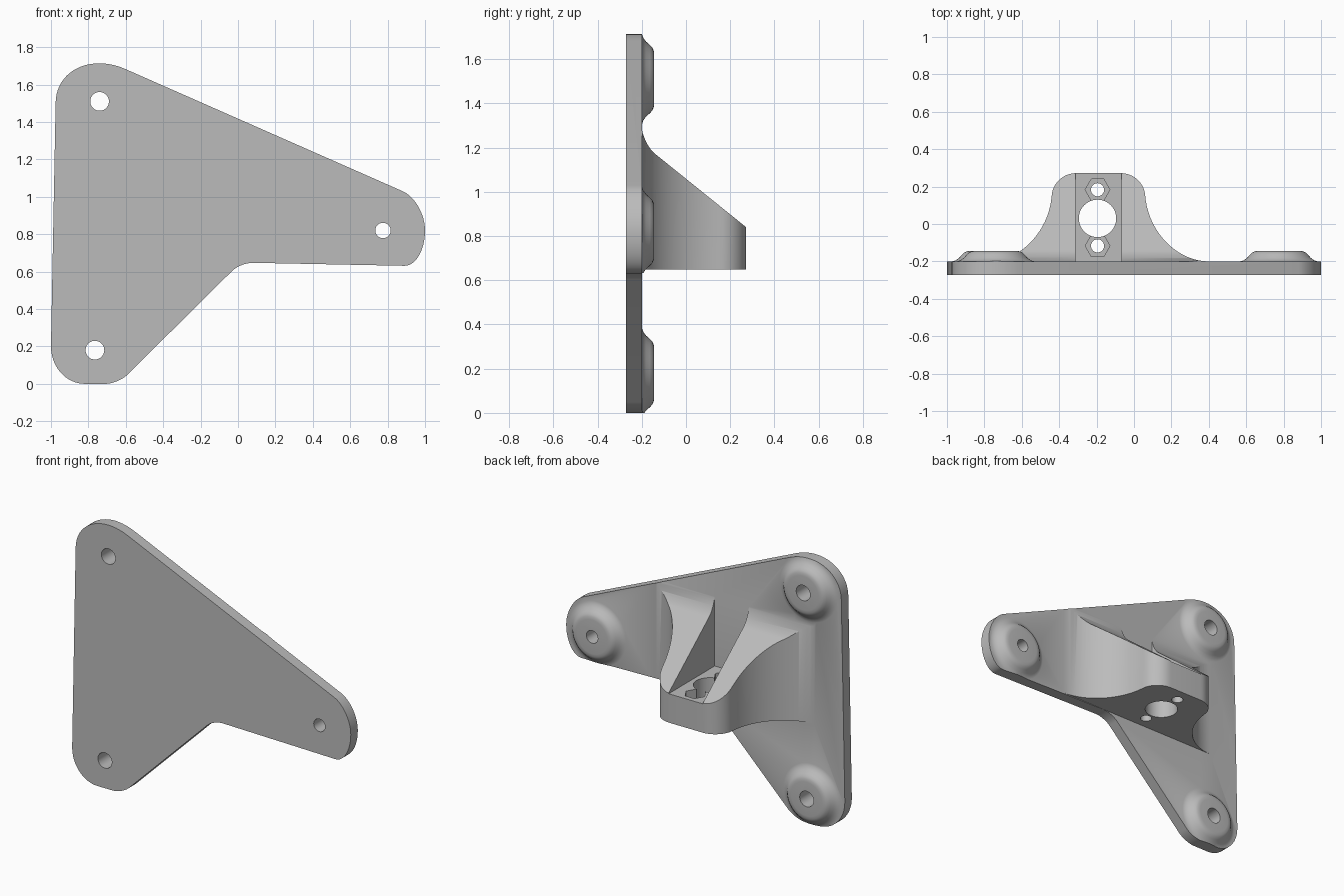
import bpy, bmesh, math
from mathutils import Vector

cube = bpy.data.objects.get("Cube")
if cube:
    bpy.data.objects.remove(cube)

grey = bpy.data.materials.new("plain grey")
grey.use_nodes = True
grey.diffuse_color = (0.5, 0.5, 0.5, 1)
grey.node_tree.nodes["Principled BSDF"].inputs["Base Color"].default_value = (0.5, 0.5, 0.5, 1)


def loft(name, rings):
    """Solid skinned through equal-length rings, with flat end caps."""
    bm = bmesh.new()
    loops = [[bm.verts.new(p) for p in ring] for ring in rings]
    n = len(loops[0])
    for a, b in zip(loops, loops[1:]):
        for i in range(n):
            j = (i + 1) % n
            bm.faces.new((a[i], a[j], b[j], b[i]))
    bm.faces.new(loops[0])
    bm.faces.new(loops[-1])
    bmesh.ops.recalc_face_normals(bm, faces=bm.faces)
    mesh = bpy.data.meshes.new(name)
    bm.to_mesh(mesh)
    bm.free()
    mesh.materials.append(grey)
    ob = bpy.data.objects.new(name, mesh)
    bpy.context.collection.objects.link(ob)
    return ob


def prism(name, pts, axis, lo, hi):
    """Extrude a 2D outline along one axis."""
    def place(p, d):
        v = list(p)
        v.insert(axis, d)
        return Vector(v)
    return loft(name, [[place(p, d) for p in pts] for d in (lo, hi)])


def circle(x, y, r, n=48):
    return [(x + r * math.cos(2 * math.pi * i / n), y + r * math.sin(2 * math.pi * i / n))
            for i in range(n)]


def box(name, x, y, z):
    return prism(name, [(x[0], y[0]), (x[1], y[0]), (x[1], y[1]), (x[0], y[1])], 2, *z)


def corner(a, c, b, k=0.55, n=12):
    """Rounded corner from a to b, tangent to the lines through c."""
    a, b, c = Vector(a), Vector(b), Vector(c)
    p, q = a.lerp(c, k), b.lerp(c, k)
    return [a * (1 - t) ** 3 + p * 3 * t * (1 - t) ** 2 + q * 3 * t * t * (1 - t) + b * t ** 3
            for t in (i / n for i in range(n + 1))]


def combine(target, tool, operation):
    """Apply a boolean and discard the tool."""
    mod = target.modifiers.new(operation, "BOOLEAN")
    mod.operation, mod.solver, mod.object = operation, "EXACT", tool
    bpy.context.view_layer.objects.active = target
    bpy.ops.object.modifier_apply(modifier=mod.name)
    bpy.data.objects.remove(tool)


# Plate outline, seen from the front
outline = (corner((-0.975, 1.5), (-0.975, 1.85), (-0.6, 1.682), 0.5, 20)
           + corner((0.88, 1.03), (1, 0.977), (1, 0.82))
           + corner((1, 0.82), (1, 0.63), (0.89, 0.631))[1:]
           + corner((0.08, 0.647), (0.015, 0.648), (-0.03, 0.605))
           + corner((-0.59, 0.05), (-0.638, 0), (-0.71, 0))
           + corner((-0.82, 0), (-1, 0), (-1, 0.2)))

# Socket block: flared footprint cut to a sloping side profile
MID = -0.19
half = (corner((-0.07, 0.272), (0.055, 0.272), (0.06, 0.15))
        + corner((0.06, 0.15), (0.09, -0.2), (0.4, -0.2), n=20)[1:] + [Vector((0.4, -0.25))])
mirrored = [Vector((2 * MID - p.x, p.y)) for p in reversed(half)]
block = prism("socket_block", half + mirrored, 2, 0.648, 1.4)
side = ([(-0.3, 0.5), (0.4, 0.5), (0.4, 0.739), (0.272, 0.84)]
        + corner((-0.14, 1.172), (-0.2, 1.22), (-0.203, 1.31), n=10) + [(-0.3, 1.31)])
combine(block, prism("slope_cutter", side, 0, -1.5, 1.5), "INTERSECT")
combine(block, box("channel_cutter", (-0.312, -0.066), (-0.201, 0.5), (0.835, 1.6)), "DIFFERENCE")

# Vertical bore, two screw holes and hexagonal nut recesses
CX = -0.195
for y, r in ((0.03, 0.1), (0.183, 0.035), (-0.117, 0.035)):
    combine(block, prism("bore_cutter", circle(CX, y, r), 2, 0.4, 1.0), "DIFFERENCE")
for y in (0.183, -0.117):
    combine(block, prism("nut_cutter", circle(CX, y, 0.066, 6), 2, 0.775, 1.0), "DIFFERENCE")

# Slab with blended bosses, trimmed to the plate outline
bracket = box("mounting_bracket", (-1.3, 1.3), (-0.272, -0.2), (-0.3, 2))
mounts = ((-0.74, 1.51, 0.05), (-0.765, 0.18, 0.05), (0.775, 0.82, 0.041))
profile = ((0.21, -0.23), (0.207, -0.2), (0.188, -0.194), (0.17, -0.181), (0.155, -0.164),
           (0.142, -0.152), (0.128, -0.146), (0.11, -0.144))
for x, z, hole in mounts:
    rings = [[Vector((a, y, b)) for a, b in circle(x, z, r)] for r, y in profile]
    combine(bracket, loft("boss", rings), "UNION")
combine(bracket, block, "UNION")
combine(bracket, prism("outline_cutter", outline, 1, -0.6, 0.6), "INTERSECT")
for x, z, hole in mounts:
    combine(bracket, prism("mount_hole_cutter", circle(x, z, hole), 1, -0.6, 0.6), "DIFFERENCE")

bpy.ops.object.select_all(action="DESELECT")
bracket.select_set(True)
bpy.context.view_layer.objects.active = bracket
bpy.ops.object.shade_smooth_by_angle(angle=math.radians(30))
